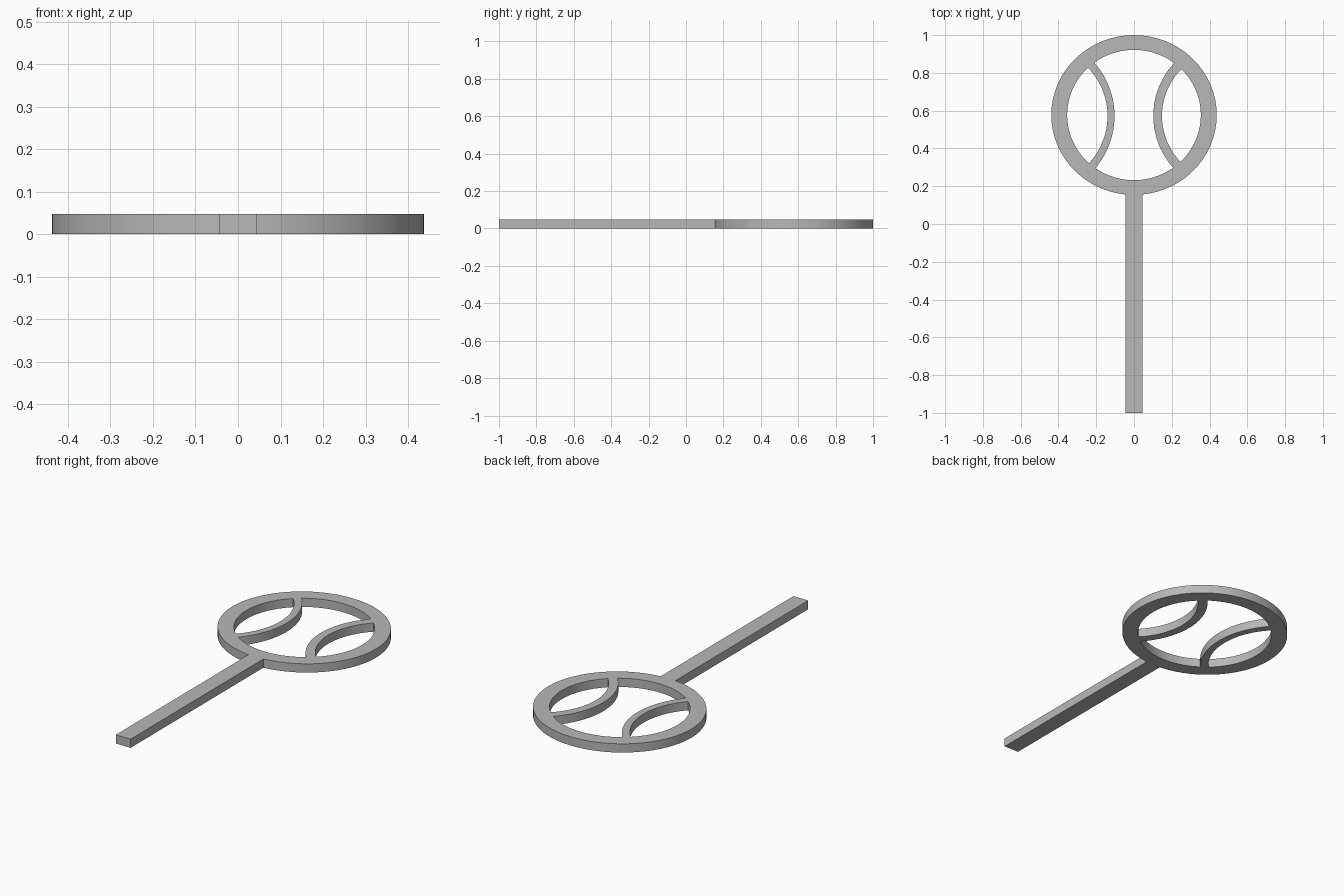
import bpy, bmesh
from math import sin, cos, pi, radians

cube = bpy.data.objects.get("Cube")
if cube:
    bpy.data.objects.remove(cube, do_unlink=True)

THICK = 0.048
CENTRE_Y = 0.577

grey = bpy.data.materials.new("plain grey")
grey.use_nodes = True
colour = (0.48, 0.48, 0.48, 1)
grey.diffuse_color = colour
grey.node_tree.nodes["Principled BSDF"].inputs["Base Color"].default_value = colour


def arc(cx, cy, rx, ry, start, end, steps):
    """Points along an elliptical arc, angles in radians."""
    angles = [start + (end - start) * i / steps for i in range(steps + 1)]
    return [(cx + rx * cos(a), cy + ry * sin(a)) for a in angles]


def slab(name, edge_a, edge_b):
    """Flat strip between two edges, raised to the common thickness."""
    bm = bmesh.new()
    a = [bm.verts.new((x, y, 0)) for x, y in edge_a]
    b = [bm.verts.new((x, y, 0)) for x, y in edge_b]
    for i in range(len(a) - 1):
        bm.faces.new((a[i], a[i + 1], b[i + 1], b[i]))
    bmesh.ops.remove_doubles(bm, verts=bm.verts[:], dist=1e-5)
    out = bmesh.ops.extrude_face_region(bm, geom=bm.faces[:], use_keep_orig=True)
    top = [v for v in out["geom"] if isinstance(v, bmesh.types.BMVert)]
    bmesh.ops.translate(bm, verts=top, vec=(0, 0, THICK))
    bmesh.ops.recalc_face_normals(bm, faces=bm.faces[:])
    mesh = bpy.data.meshes.new(name)
    bm.to_mesh(mesh)
    bm.free()
    mesh.materials.append(grey)
    obj = bpy.data.objects.new(name, mesh)
    bpy.context.collection.objects.link(obj)
    bpy.ops.object.select_all(action='DESELECT')
    obj.select_set(True)
    bpy.context.view_layer.objects.active = obj
    bpy.ops.object.shade_smooth_by_angle(angle=radians(30))
    return obj


# Round head
slab("ring",
     arc(0, CENTRE_Y, 0.438, 0.423, 0, 2 * pi, 64),
     arc(0, CENTRE_Y, 0.354, 0.345, 0, 2 * pi, 64))

# Straight stick, its end sunk into the ring
slab("stick", [(-0.045, -1), (-0.045, 0.17)], [(0.045, -1), (0.045, 0.17)])


def seam(name, middle, side, near_x, near_r, near_half, far_x, far_r, far_half):
    """Curved bar bulging toward the middle, its ends sunk into the ring."""
    edges = []
    for x, r, half in ((near_x, near_r, near_half), (far_x, far_r, far_half)):
        h = radians(half + 2)
        edges.append(arc(side * (x + r), middle, -side * r, r, -h, h, 20))
    slab(name, *edges)


# Two curved bars inside the ring
seam("left_seam", 0.572, 1, 0.102, 0.409, 43.2, 0.148, 0.35, 44.7)
seam("right_seam", 0.572, -1, 0.103, 0.426, 41.1, 0.14, 0.368, 43.2)
